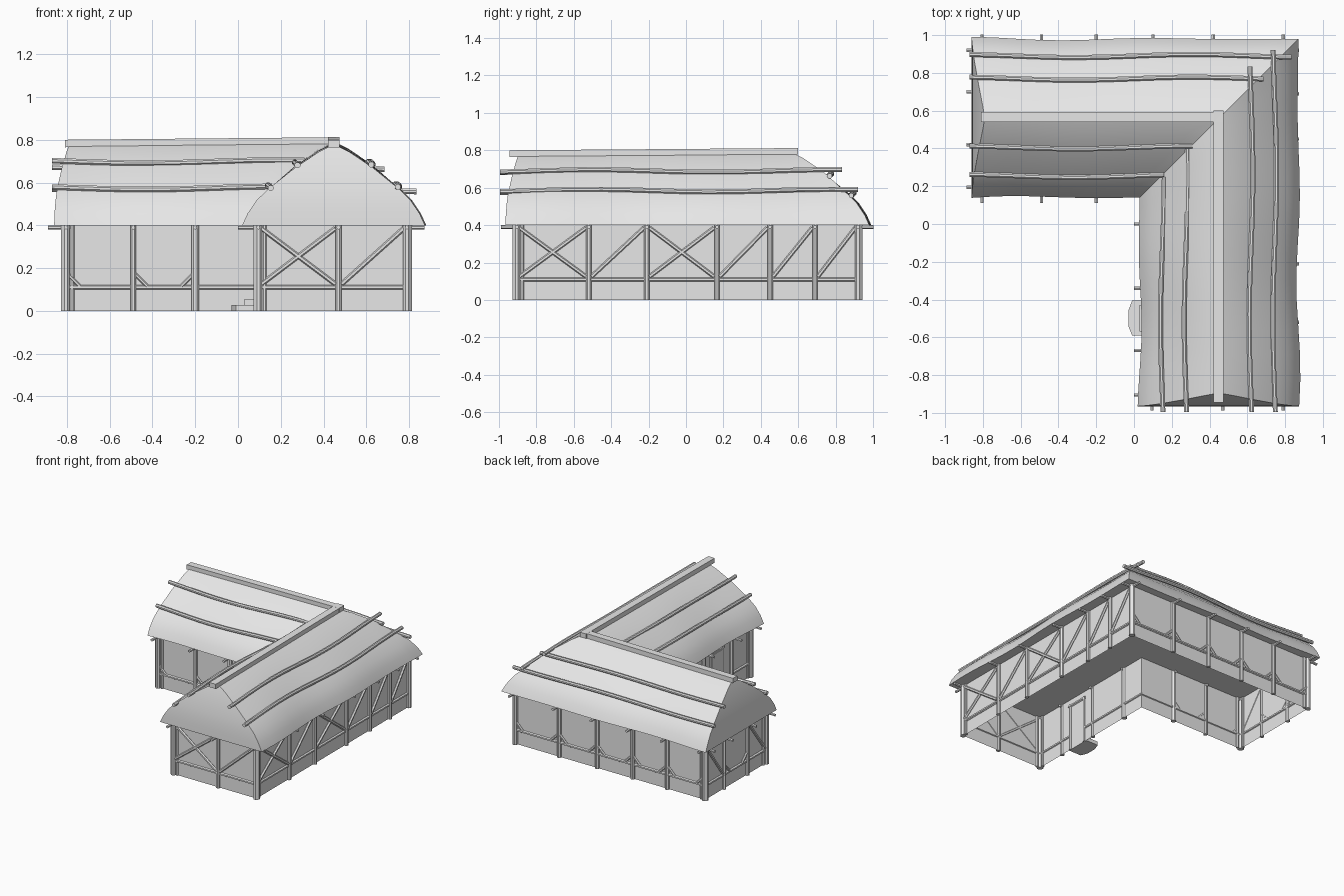
import bpy, bmesh, math
from mathutils import Vector

if "Cube" in bpy.data.objects:
    bpy.data.objects.remove(bpy.data.objects["Cube"])

grey = bpy.data.materials.new("plain_grey")
grey.diffuse_color = (0.8, 0.8, 0.8, 1)
grey.use_nodes = True
grey.node_tree.nodes["Principled BSDF"].inputs["Base Color"].default_value = grey.diffuse_color


def finish(name, bm, angle=40):
    bmesh.ops.recalc_face_normals(bm, faces=bm.faces)
    me = bpy.data.meshes.new(name)
    bm.to_mesh(me)
    bm.free()
    me.materials.append(grey)
    for p in me.polygons:
        p.use_smooth = True
    me.set_sharp_from_angle(angle=math.radians(angle))
    ob = bpy.data.objects.new(name, me)
    bpy.context.collection.objects.link(ob)
    return ob


def tube(bm, pts, r, sides=8):
    """Round timber through the points, with capped ends."""
    pts = [Vector(p) for p in pts]
    d = (pts[-1] - pts[0]).normalized()
    u = d.cross(Vector((0, 0, 1)) if abs(d.z) < 0.9 else Vector((1, 0, 0))).normalized()
    v = d.cross(u)
    rings = []
    for p in pts:
        rings.append([bm.verts.new(p + r * (u * math.cos(a) + v * math.sin(a)))
                      for a in (2 * math.pi * (k + 0.5) / sides for k in range(sides))])
    for a, b in zip(rings, rings[1:]):
        for k in range(sides):
            m = (k + 1) % sides
            bm.faces.new((a[k], a[m], b[m], b[k]))
    bm.faces.new(rings[0])
    bm.faces.new(rings[-1])


def box(bm, x0, x1, y0, y1, z0, z1):
    vs = bmesh.ops.create_cube(bm, size=1)["verts"]
    for v in vs:
        v.co = ((x0 + x1) / 2 + v.co.x * (x1 - x0), (y0 + y1) / 2 + v.co.y * (y1 - y0),
                (z0 + z1) / 2 + v.co.z * (z1 - z0))


# Thatched roof: one convex profile swept round the L with a mitred corner
RX, RY = 0.45, 0.56
half = [(0.42, 0.40), (0.395, 0.455), (0.355, 0.515), (0.30, 0.57), (0.18, 0.675), (0.07, 0.75)]
profile = [(-d, z) for d, z in half] + [(0, 0.785)] + [(d, z) for d, z in reversed(half)]
n = len(profile)


def wave(t, d):
    return 0.011 * math.sin(6.5 * t + 2 * d) * min(1, abs(d) / 0.3)


bm = bmesh.new()
rows = []
STEPS = 14
for i in range(STEPS + 1):          # wing running along x
    row = []
    for d, z in profile:
        t = i / STEPS
        lean = 0.07 * ((z - 0.4) / 0.385) ** 2
        start = -0.86 + lean
        x = start + (RX + d - start) * t
        w = wave(x, d) * (1 - t)
        sag = 0.012 * (t - 0.5) * (z > 0.6)
        row.append(bm.verts.new((x, RY + d + w, z + sag)))
    rows.append(row)
for i in range(1, STEPS + 1):       # wing running along y
    row = []
    for d, z in profile:
        t = i / STEPS
        lean = 0.07 * ((z - 0.4) / 0.385) ** 2
        end = -0.965 + lean
        y = RY + d + (end - RY - d) * t
        w = wave(y + 0.9, d) * math.sin(math.pi * min(1, t * 1.3) / 2)
        sag = 0.012 * (0.5 - t) * (z > 0.6)
        row.append(bm.verts.new((RX + d + w, y, z + sag)))
    rows.append(row)
for a, b in zip(rows, rows[1:]):
    for k in range(n):
        m = (k + 1) % n
        bm.faces.new((a[k], a[m], b[m], b[k]))
for row in (rows[0], rows[-1]):     # gable ends
    for k in range(n // 2 - 1):
        bm.faces.new((row[k], row[k + 1], row[n - 2 - k], row[n - 1 - k]))
    bm.faces.new((row[n // 2 - 1], row[n // 2], row[n // 2 + 1]))
finish("thatched_roof", bm, 35)

# Flat ridge boards
bm = bmesh.new()
box(bm, -0.81, 0.475, 0.54, 0.592, 0.765, 0.80)
box(bm, 0.42, 0.474, -0.945, 0.60, 0.765, 0.80)
for v in bm.verts:
    if v.co.x > 0.4 and v.co.y > 0.5:
        v.co.z += 0.012
finish("ridge_boards", bm)

# Roof poles: offset from ridge, height, far end
bm = bmesh.new()
for d, z, e in ((0.33, 0.565, 0.835), (0.21, 0.668, 0.685), (-0.155, 0.698, 0.31), (-0.305, 0.575, 0.16)):
    pts = []
    for i in range(15):
        x = -0.87 + (e + 0.87) * i / 14
        pts.append((x, RY + d + 0.008 * math.sin(5 * x), z + 0.007 * math.sin(5 * x + 0.6)))
    tube(bm, pts, 0.014)
for d, z, e in ((0.295, 0.585, 0.92), (0.17, 0.69, 0.835), (-0.175, 0.687, 0.40), (-0.30, 0.58, 0.25)):
    pts = []
    for i in range(15):
        y = -0.995 + (e + 0.995) * i / 14
        pts.append((RX + d + 0.01 * math.sin(4 * y + 0.5), y, z + 0.007 * math.sin(5 * y + 4)))
    tube(bm, pts, 0.014)
finish("roof_poles", bm)

# Wall sheets
X0, X1, X2 = -0.805, 0.095, 0.79
Y0, Y1, Y2 = -0.905, 0.195, 0.92
outline = [(X0, Y1), (X1, Y1), (X1, Y0), (X2, Y0), (X2, Y2), (X0, Y2)]
bm = bmesh.new()
low = [bm.verts.new((x, y, 0)) for x, y in outline]
top = [bm.verts.new((x, y, 0.405)) for x, y in outline]
for k in range(6):
    m = (k + 1) % 6
    bm.faces.new((low[k], low[m], top[m], top[k]))
finish("walls", bm, 30)

# Timber frame on each wall: start, end, outward direction, post places, brace styles per bay
frames = [
    ("front", (X1, Y0), (X2, Y0), (0, -1), [0.095, 0.47, 0.79], "X/"),
    ("right", (X2, Y0), (X2, Y2), (1, 0), [-0.905, -0.52, -0.21, 0.165, 0.45, 0.69, 0.92], "X/X///"),
    ("back", (X0, Y2), (X2, Y2), (0, 1), [-0.805, -0.49, -0.2, 0.1, 0.42, 0.79], "kkkkk"),
    ("left_end", (X0, Y1), (X0, Y2), (-1, 0), [0.195, 0.42, 0.70, 0.92], "/k/"),
    ("inner_long", (X0, Y1), (X1, Y1), (0, -1), [-0.805, -0.49, -0.2], "kr"),
    ("inner_short", (X1, Y0), (X1, Y1), (-1, 0), [-0.905, -0.67, -0.34, 0.0], "---"),
]
for name, a, b, out, posts, bays in frames:
    along_x = out[0] == 0
    base = a[1] if along_x else a[0]
    sign = out[0] + out[1]

    def P(s, z, o=0.006):
        q = base + sign * o
        return (s, q, z) if along_x else (q, s, z)

    bm = bmesh.new()
    for s in posts:
        corner = s in (posts[0], posts[-1])
        tube(bm, [P(s, 0), P(s, 0.4)], 0.019 if corner else 0.015)
        tube(bm, [P(s, 0.39, -0.02), P(s, 0.39, 0.083 if name != "inner_short" else 0.095)], 0.01, 6)
    # second post beside each corner
    tube(bm, [P(posts[0] + 0.028, 0, 0), P(posts[0] + 0.028, 0.4, 0)], 0.012)
    s0, s1 = (a[0], b[0]) if along_x else (a[1], b[1])
    # low rail, parted at the doorway
    spans = [(s0, -0.58), (-0.42, s1)] if name == "inner_short" else [(s0, s1)]
    for u, v in spans:
        tube(bm, [P(u, 0.11, 0.003), P(v, 0.11, 0.003)], 0.011, 6)
    for p, q, kind in zip(posts, posts[1:], bays):
        if kind in "X/":
            tube(bm, [P(p + 0.015, 0.125), P(q - 0.015, 0.385)], 0.011, 6)
        if kind == "X":
            tube(bm, [P(p + 0.015, 0.385), P(q - 0.015, 0.125)], 0.011, 6)
        if kind in "kr":            # knee braces at the foot of the posts
            if kind == "k" or name == "inner_long":
                tube(bm, [P(p + 0.065, 0.115), P(p, 0.18)], 0.009, 6)
            if kind == "r" or name != "inner_long":
                tube(bm, [P(q - 0.065, 0.115), P(q, 0.18)], 0.009, 6)
    finish(name + "_timber_frame", bm)

# Door with frame, facing the yard
bm = bmesh.new()
box(bm, X1 - 0.009, X1 - 0.001, -0.565, -0.435, 0.05, 0.34)
for y in (-0.575, -0.425):
    tube(bm, [(X1, y, 0), (X1, y, 0.36)], 0.011, 6)
tube(bm, [(X1, -0.59, 0.35), (X1, -0.41, 0.35)], 0.011, 6)
finish("door", bm)

# Stone door steps: chamfered lower slab and upper block
bm = bmesh.new()
slab = [(0.09, -0.59), (-0.01, -0.59), (-0.03, -0.54), (-0.03, -0.46), (-0.01, -0.405), (0.09, -0.405)]
f = bm.faces.new([bm.verts.new((x, y, 0)) for x, y in slab])
g = bmesh.ops.extrude_face_region(bm, geom=[f])["geom"]
bmesh.ops.translate(bm, verts=[v for v in g if isinstance(v, bmesh.types.BMVert)], vec=(0, 0, 0.028))
box(bm, 0.03, 0.095, -0.57, -0.43, 0, 0.055)
finish("door_steps", bm, 30)
